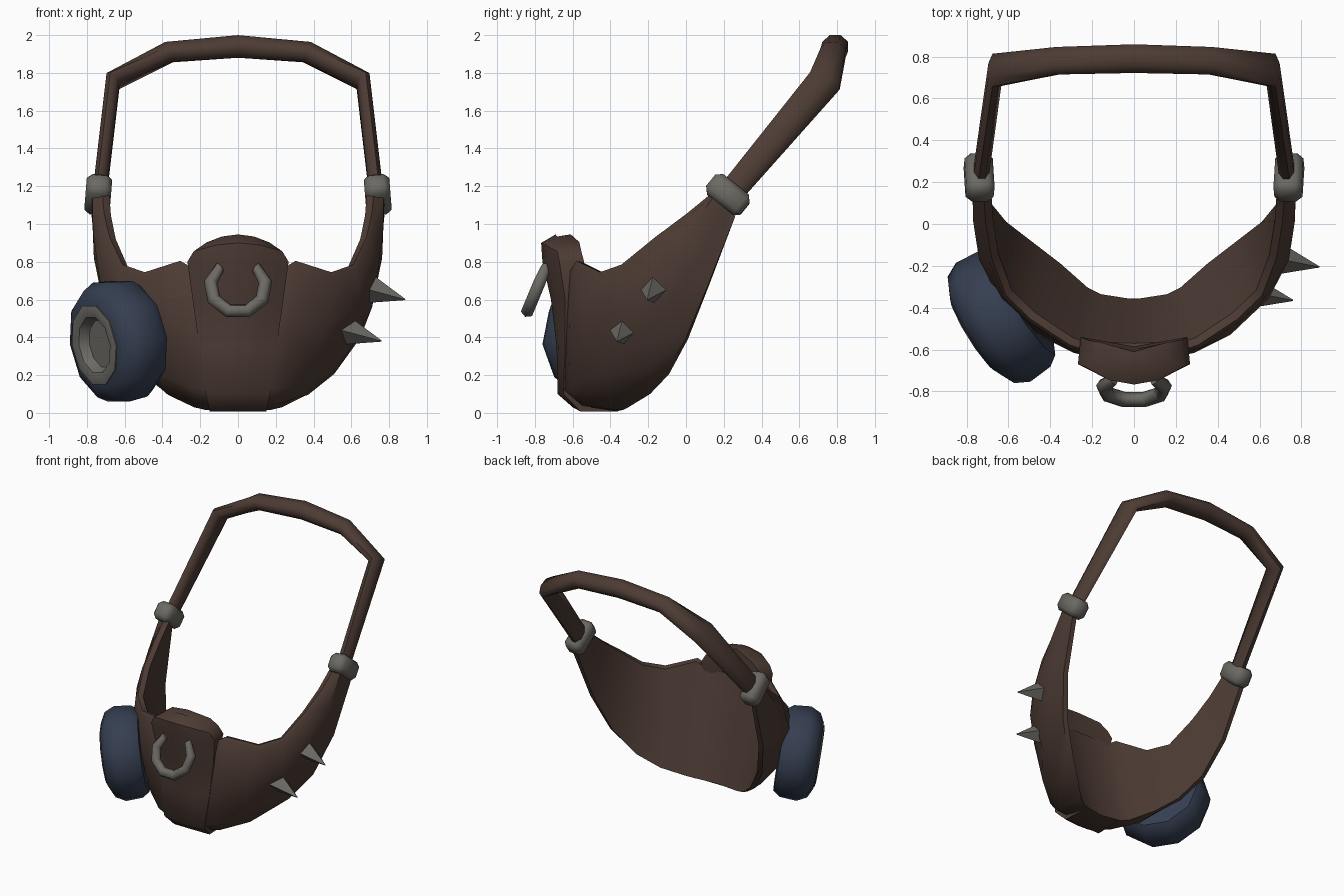
import bpy, bmesh, math
from mathutils import Vector, Matrix

if "Cube" in bpy.data.objects:
    bpy.data.objects.remove(bpy.data.objects["Cube"])


def material(name, rgb):
    m = bpy.data.materials.new(name)
    m.diffuse_color = (*rgb, 1)
    m.use_nodes = True
    m.node_tree.nodes["Principled BSDF"].inputs["Base Color"].default_value = m.diffuse_color
    return m


LEATHER = material("brown_leather", (0.074, 0.044, 0.034))
METAL = material("grey_metal", (0.15, 0.142, 0.125))
BLUE = material("dark_blue", (0.036, 0.049, 0.082))


def finish(name, bm, mat, angle=40):
    bmesh.ops.recalc_face_normals(bm, faces=bm.faces)
    me = bpy.data.meshes.new(name)
    bm.to_mesh(me)
    bm.free()
    me.materials.append(mat)
    ob = bpy.data.objects.new(name, me)
    bpy.context.collection.objects.link(ob)
    bpy.ops.object.select_all(action='DESELECT')
    ob.select_set(True)
    bpy.context.view_layer.objects.active = ob
    bpy.ops.object.shade_smooth_by_angle(angle=math.radians(angle))
    return ob


def loft(rings):
    """Skin a series of equal-length closed point rings and cap the ends."""
    bm = bmesh.new()
    rows = [[bm.verts.new(p) for p in r] for r in rings]
    n = len(rows[0])
    for a, b in zip(rows, rows[1:]):
        for i in range(n):
            j = (i + 1) % n
            bm.faces.new((a[i], a[j], b[j], b[i]))
    bm.faces.new(rows[0])
    bm.faces.new(rows[-1])
    return bm


def circle(c, u, v, n, phase=0.0):
    c, u, v = Vector(c), Vector(u), Vector(v)
    return [c + u * math.cos(phase + math.tau * i / n) + v * math.sin(phase + math.tau * i / n)
            for i in range(n)]


# Mask shell: stations from the nose to the strap, each top edge to chin edge
half = [
    [(0, -.62, .77), (0, -.635, .5), (0, -.655, .12), (0, -.56, .03), (0, -.36, .01)],
    [(.25, -.61, .77), (.22, -.63, .5), (.18, -.642, .12), (.16, -.55, .04), (.16, -.335, .015)],
    [(.31, -.59, .805), (.29, -.615, .5), (.24, -.62, .13), (.22, -.53, .05), (.22, -.305, .03)],
    [(.50, -.465, .745), (.46, -.53, .48), (.41, -.50, .20), (.37, -.38, .095), (.35, -.19, .10)],
    [(.62, -.35, .785), (.645, -.355, .57), (.595, -.29, .34), (.53, -.19, .235), (.48, -.09, .205)],
    [(.69, -.17, .93), (.74, -.17, .75), (.71, -.09, .56), (.66, -.02, .43), (.61, .01, .39)],
    [(.72, .00, 1.055), (.768, .01, .96), (.763, .07, .82), (.74, .11, .72), (.70, .12, .67)],
    [(.73, .13, 1.16), (.772, .15, 1.15), (.775, .19, 1.11), (.772, .23, 1.07), (.74, .26, 1.04)],
]


def shell_ring(pts):
    """Closed section: bulged outside, straight lining inside."""
    pts = [Vector(p) for p in pts]
    t, b = pts[0], pts[-1]

    def inward(p):
        return Vector((-p.x, .25 - p.y, 0)).normalized()
    return ([t + inward(t) * .012] + [t - inward(t) * .004 - Vector((0, 0, .02))] + pts[1:-1]
            + [b - inward(b) * .035, b, t + inward(t) * .05 - Vector((0, 0, .01))])


stations = [[(-x, y, z) for x, y, z in r] for r in half[:0:-1]] + half
finish("mask_shell", loft([shell_ring(s) for s in stations]), LEATHER, 50)

# Raised centre panel with nose cap: z, half width, front y, back y, edge drop
rows = [(.945, .17, -.69, -.61, .03), (.90, .235, -.767, -.60, .085), (.80, .268, -.76, -.585, .09),
        (.60, .24, -.715, -.59, .075), (.35, .205, -.685, -.60, .045),
        (.10, .17, -.68, -.58, .03), (.03, .155, -.60, -.50, .02), (.008, .15, -.56, -.355, 0)]
rings = []
for k, (z, w, yf, yb, drop) in enumerate(rows):
    sag = 0.045 if k < 2 else 0
    ring = [(w * t, yf + drop * t * t, z - sag * t * t) for t in (-1, -.5, 0, .5, 1)]
    back = 0.05 if k < 3 else 0
    rings.append(ring + [(w * t, yb + back * t * t, z - sag * t * t) for t in (.95, 0, -.95)])
finish("nose_panel", loft(rings), LEATHER, 55)

# Head strap: centre, half width vector, half thickness vector
right = [((.738, .19, 1.11), (0, .052, -.042), (.037, 0, 0)),
         ((.662, .735, 1.757), (0, .08, -.035), (.034, .0, .028)),
         ((.365, .78, 1.91), (0, .067, -.005), (.02, 0, .052)),
         ((0, .79, 1.94), (0, .07, 0), (0, 0, .06))]
flip = lambda v: (-v[0], v[1], v[2])
left = [(flip(c), w, flip(t)) for c, w, t in right[:3]]
rings = [circle(c, Vector(w) * 1.06, Vector(t) * 1.08, 8, math.pi / 8)
         for c, w, t in left + right[::-1]]
finish("head_strap", loft(rings), LEATHER, 60)

# Strap buckles
bm = bmesh.new()
bmesh.ops.create_cube(bm, size=1)
bmesh.ops.scale(bm, vec=(.135, .235, .135), verts=bm.verts)
bmesh.ops.bevel(bm, geom=bm.edges[:], offset=.03, segments=1, affect='EDGES')
bm.transform(Matrix.Translation((.74, .222, 1.155)) @ Matrix.Rotation(-.08, 4, 'Y')
             @ Matrix.Rotation(-.68, 4, 'X'))
buckles = finish("strap_buckles", bm, METAL, 60)
buckles.modifiers.new("Mirror", 'MIRROR').use_axis[0] = True

# Filter canister on the mask's side, lathed around a tilted axis
axis = Vector((-.83, -.52, -.15)).normalized()
side = axis.cross(Vector((0, 0, 1))).normalized()
up = side.cross(axis)
base = Vector((-.53, -.38, .40))


def lathe(name, profile, mat, n, angle):
    finish(name, loft([circle(base + axis * d, side * r, up * r, n)
                       for d, r in profile]), mat, angle)


lathe("filter_body", [(.0, .29), (.05, .325), (.17, .335), (.24, .30), (.272, .235), (.272, .20), (.2, .19)],
      BLUE, 10, 50)
lathe("filter_ring", [(.19, .22), (.278, .22), (.284, .195), (.275, .155), (.225, .13)],
      METAL, 10, 50)

# Cheek spikes: four-sided points
for i, (b, t) in enumerate([((.68, -.165, .66), (.885, -.205, .60)),
                            ((.555, -.325, .44), (.76, -.365, .38))]):
    b, t = Vector(b), Vector(t)
    d = (t - b).normalized()
    u = d.cross(Vector((0, 0, 1))).normalized()
    v = u.cross(d)
    finish(f"cheek_spike_{i + 1}", loft([circle(b, u * .08, v * .083, 4),
                                         circle(t, u * .003, v * .003, 4)]), METAL, 30)

# Open nose ring hanging from the cap
rise = Vector((0, .10, .24)).normalized()
across = Vector((1, 0, 0))
rings = []
for k in range(8):
    a = math.radians(130 + 280 * k / 7)
    out = across * math.cos(a) + rise * math.sin(a)
    r = .028 if k in (0, 7) else .037
    rings.append(circle(Vector((0, -.785, .668)) + out * .147, out * r, across.cross(rise) * r, 6))
finish("nose_ring", loft(rings), METAL, 65)
